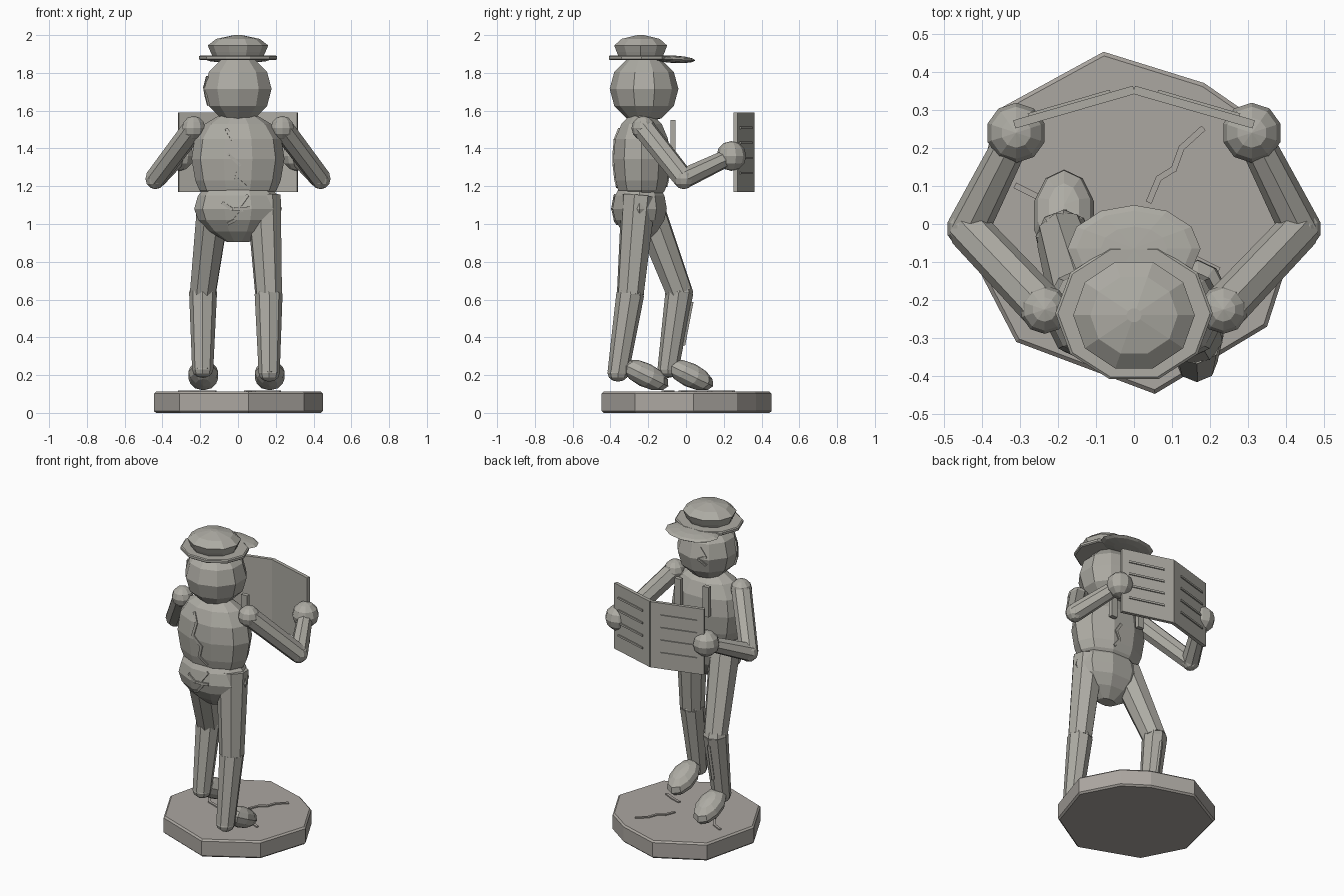
import bpy, bmesh, math
from mathutils import Vector, Matrix
from mathutils.bvhtree import BVHTree

if "Cube" in bpy.data.objects:
    bpy.data.objects.remove(bpy.data.objects["Cube"], do_unlink=True)


def material(name, rgb):
    m = bpy.data.materials.new(name)
    m.use_nodes = True
    m.diffuse_color = (*rgb, 1)
    m.node_tree.nodes["Principled BSDF"].inputs["Base Color"].default_value = (*rgb, 1)
    return m


STONE = material("pale stone", (0.42, 0.41, 0.37))
PLINTH = material("warm stone", (0.41, 0.385, 0.355))


def finish(name, bm, mat=STONE):
    bmesh.ops.recalc_face_normals(bm, faces=bm.faces)
    mesh = bpy.data.meshes.new(name)
    bm.to_mesh(mesh)
    bm.free()
    mesh.materials.append(mat)
    ob = bpy.data.objects.new(name, mesh)
    bpy.context.collection.objects.link(ob)
    return ob


def lathe(name, profile, y, depth=1.0, sides=10):
    """Stack of (z, radius) rings, squashed front to back by depth."""
    bm = bmesh.new()
    rings = []
    for z, r in profile:
        rings.append([bm.verts.new((r * math.cos(math.tau * i / sides),
                                    y + depth * r * math.sin(math.tau * i / sides), z))
                      for i in range(sides)])
    for a, b in zip(rings, rings[1:]):
        for i in range(sides):
            j = (i + 1) % sides
            bm.faces.new((a[i], a[j], b[j], b[i]))
    bm.faces.new(rings[0])
    bm.faces.new(rings[-1])
    return finish(name, bm)


def ball(name, centre, size, tilt=0.0, sides=10, rings=6):
    bm = bmesh.new()
    mat = (Matrix.Translation(centre) @ Matrix.Rotation(tilt, 4, 'X')
           @ Matrix.Diagonal((*size, 1)))
    bmesh.ops.create_uvsphere(bm, u_segments=sides, v_segments=rings, radius=1, matrix=mat)
    return finish(name, bm)


def limb(name, a, b, ra, rb, sides=8):
    a, b = Vector(a), Vector(b)
    d = b - a
    bm = bmesh.new()
    mat = Matrix.Translation((a + b) / 2) @ d.to_track_quat('Z', 'Y').to_matrix().to_4x4()
    bmesh.ops.create_cone(bm, cap_ends=True, segments=sides, radius1=ra, radius2=rb,
                          depth=d.length, matrix=mat)
    return finish(name, bm)


def box(bm, centre, size, rot=Matrix.Identity(4)):
    bmesh.ops.create_cube(bm, size=1, matrix=Matrix.Translation(centre) @ rot
                          @ Matrix.Diagonal((*size, 1)))


def crack(name, target, points, mat=STONE, width=0.016):
    """Raised zigzag seam that hugs the nearest surface of the target."""
    tree = BVHTree.FromPolygons([v.co for v in target.data.vertices],
                                [p.vertices[:] for p in target.data.polygons])
    bm = bmesh.new()
    hits = [tree.find_nearest(Vector(p))[:2] for p in points]
    for (p, n), (q, m) in zip(hits, hits[1:]):
        along = (q - p).normalized()
        side = (n + m).cross(along).normalized()
        up = along.cross(side)
        rot = Matrix((along, side, up)).transposed().to_4x4()
        box(bm, (p + q) / 2, ((q - p).length + 0.008, width, 0.014), rot)
    return finish(name, bm, mat)


# Plinth
outline = [(.055, -.447), (.35, -.27), (.45, .04), (.33, .27), (.184, .371),
           (-.08, .453), (-.36, .3), (-.445, -.05), (-.31, -.31)]
bm = bmesh.new()
face = bm.faces.new([bm.verts.new((x, y, 0)) for x, y in outline])
top = bmesh.ops.extrude_face_region(bm, geom=[face])
for v in top["geom"]:
    if isinstance(v, bmesh.types.BMVert):
        v.co.z = 0.112
rim = [e for e in bm.edges if abs(e.verts[0].co.z - e.verts[1].co.z) < 0.001]
bmesh.ops.bevel(bm, geom=rim, offset=0.01, segments=1, affect='EDGES')
plinth = finish("plinth", bm, PLINTH)

# Body, head and hat
hips = lathe("hips", [(.905, .06), (.96, .15), (1.02, .21), (1.08, .232),
                      (1.15, .212), (1.18, .185)], -.245, .65)
torso = lathe("torso", [(1.15, .17), (1.18, .205), (1.23, .226), (1.345, .246), (1.45, .23),
                        (1.53, .175), (1.575, .1)], -.235, .64)
head = ball("head", (0, -.222, 1.715), (.187, .182, .18))
lathe("hat_brim", [(1.868, .2), (1.873, .207), (1.887, .207), (1.892, .2)], -.235, .88)
ball("hat_visor", (0, -.065, 1.872), (.175, .115, .02), math.radians(-3), 12)
lathe("hat_crown", [(1.88, .13), (1.91, .145), (1.945, .16), (1.98, .115), (2.0, .02)],
      -.24, .92)

# Chest straps
for x, side in ((.1, "left"), (-.1, "right")):
    bm = bmesh.new()
    box(bm, (x, -.068, 1.455), (.042, .026, .19))
    finish(side + "_chest_strap", bm)

# Arms and hands
for s, side in ((1, "left"), (-1, "right")):
    shoulder, elbow, hand = [Vector((s * x, y, z)) for x, y, z in
                             ((.235, -.225, 1.508), (.437, -.012, 1.24), (.31, .24, 1.36))]
    ball(side + "_shoulder", shoulder, (.064,) * 3)
    ball(side + "_elbow", elbow, (.056,) * 3)
    limb(side + "_upper_arm", shoulder, elbow, .06, .056)
    limb(side + "_forearm", elbow, hand, .055, .045)
    ball(side + "_hand", hand, (.079,) * 3)

# Legs and shoes
legs = {"left": ((.135, -.25, 1.15), (.162, -.295, .63), (.165, -.36, .21), -.215),
        "right": ((-.125, -.22, 1.13), (-.185, -.035, .64), (-.187, -.095, .23), .022)}
shins = {}
for side, (hip, knee, ankle, shoe_y) in legs.items():
    limb(side + "_thigh", hip, knee, .094, .073)
    ball(side + "_knee", knee, (.073, .073, .06), 0, 8)
    shins[side] = limb(side + "_shin", knee, ankle, .074, .056)
    ball(side + "_ankle", ankle, (.056, .056, .045), 0, 8)
    ball(side + "_shoe", (ankle[0] + .003, shoe_y, .2), (.083, .135, .064), math.radians(-26))

# Folded sheet held open, with raised text bars on its far face
fold = Vector((0, .353, 1.38))
for s, side in ((1, "left"), (-1, "right")):
    edge = Vector((s * .315, .262, 1.38))
    along = (edge - fold).normalized()
    rot = Matrix.Rotation(math.atan2(along.y * s, along.x * s), 4, 'Z')
    out = rot @ Vector((0, 1, 0))
    bm = bmesh.new()
    box(bm, (fold + edge) / 2, ((edge - fold).length, .022, .42), rot)
    finish(side + "_page", bm)
    bm = bmesh.new()
    for row in range(4):
        centre = fold.lerp(edge, .53) + out * .0135
        centre.z = 1.51 - row * .08
        box(bm, centre, (.225, .009, .012), rot)
    finish(side + "_page_lines", bm)

# Weathering cracks
crack("back_crack", torso, [(-.06, -.4, 1.52), (-.03, -.4, 1.45), (-.05, -.4, 1.37),
                            (.01, -.4, 1.31), (-.01, -.4, 1.24), (.04, -.4, 1.19)])
crack("chest_crack", torso, [(.03, -.05, 1.34), (.06, -.05, 1.29), (.03, -.05, 1.24),
                             (.06, -.05, 1.19)])
crack("hip_crack", hips, [(.05, -.42, 1.16), (.01, -.42, 1.1), (.02, -.42, 1.06),
                          (-.02, -.42, 1.01), (-.05, -.42, .97)])
crack("hip_crack_branch", hips, [(-.1, -.42, 1.12), (-.03, -.42, 1.07), (.06, -.42, 1.09)])
crack("face_crack", head, [(-.07, 0, 1.8), (-.11, 0, 1.75), (-.07, 0, 1.71),
                           (-.11, 0, 1.66)])
crack("head_side_crack", head, [(-.2, -.3, 1.79), (-.2, -.26, 1.73), (-.2, -.3, 1.67),
                                (-.2, -.27, 1.62)])
crack("shin_crack", shins["right"], [(-.16, .1, .57), (-.18, .1, .49), (-.15, .1, .42),
                                     (-.17, .1, .34)])
crack("plinth_crack", plinth, [(.04, .06, .12), (.065, .12, .12), (.105, .145, .12),
                               (.125, .2, .12), (.18, .25, .12)], PLINTH)
crack("plinth_side_crack", plinth, [(-.31, .1, .12), (-.25, .07, .12), (-.2, .0, .12),
                                    (-.12, -.03, .12)], PLINTH)
crack("plinth_back_crack", plinth, [(.1, -.07, .12), (.16, -.09, .12), (.22, -.12, .12)],
      PLINTH)
